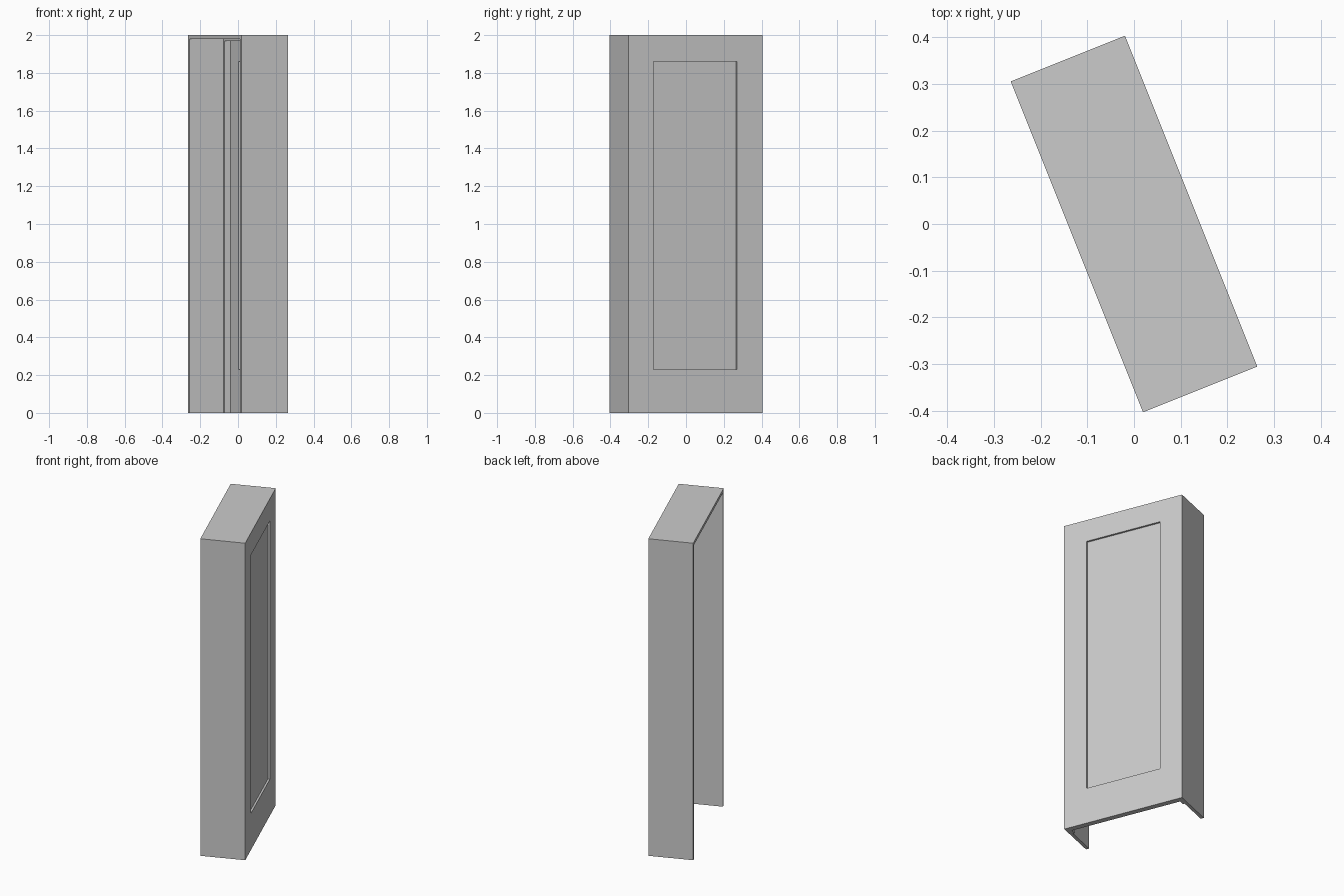
import bpy, math
from mathutils import Matrix

if "Cube" in bpy.data.objects:
    bpy.data.objects.remove(bpy.data.objects["Cube"])

W, D, H = 0.764, 0.264, 2.0      # width, depth, height before turning
T = 0.02                         # frame thickness
F = D / 2                        # front face of the door
B = F - 0.035                    # rear face of the door
S = F - 0.069                    # rear face of the door stop
TURN = Matrix.Rotation(math.radians(21.8), 4, 'Z')


def box(name, x, y, z):
    """Turned box from (min, max) ranges on each axis."""
    bpy.ops.mesh.primitive_cube_add(size=1)
    ob = bpy.context.object
    ob.name = name
    r = (x, y, z)
    for v in ob.data.vertices:
        v.co = [r[i][0] if v.co[i] < 0 else r[i][1] for i in range(3)]
    ob.data.transform(TURN)
    return ob


def cut(target, name, x, y, z):
    """Subtract a box from the target and remove the cutter."""
    cutter = box(name, x, y, z)
    cutter.hide_render = True
    mod = target.modifiers.new(name, 'BOOLEAN')
    mod.operation = 'DIFFERENCE'
    mod.solver = 'EXACT'
    mod.object = cutter
    bpy.context.view_layer.objects.active = target
    bpy.ops.object.modifier_apply(modifier=name)
    bpy.data.objects.remove(cutter, do_unlink=True)


# Door with its frame, one solid
door = box("door_and_frame", (-F, F), (-W / 2, W / 2), (0, H))

# Open space inside the frame, then inside the narrower stop
w1 = W / 2 - T
w2 = w1 - 0.011
cut(door, "frame_opening", (-1, S), (-w1, w1), (-1, H - T))
cut(door, "stop_opening", (-1, B), (-w2, w2), (-1, H - T - 0.011))

# Sunken panel on both faces of the door
for name, x in (("front_panel", (F - 0.012, F + 0.1)),
                ("rear_panel", (B - 0.02, B + 0.012))):
    cut(door, name, x, (-0.238, 0.238), (0.23, 1.86))
